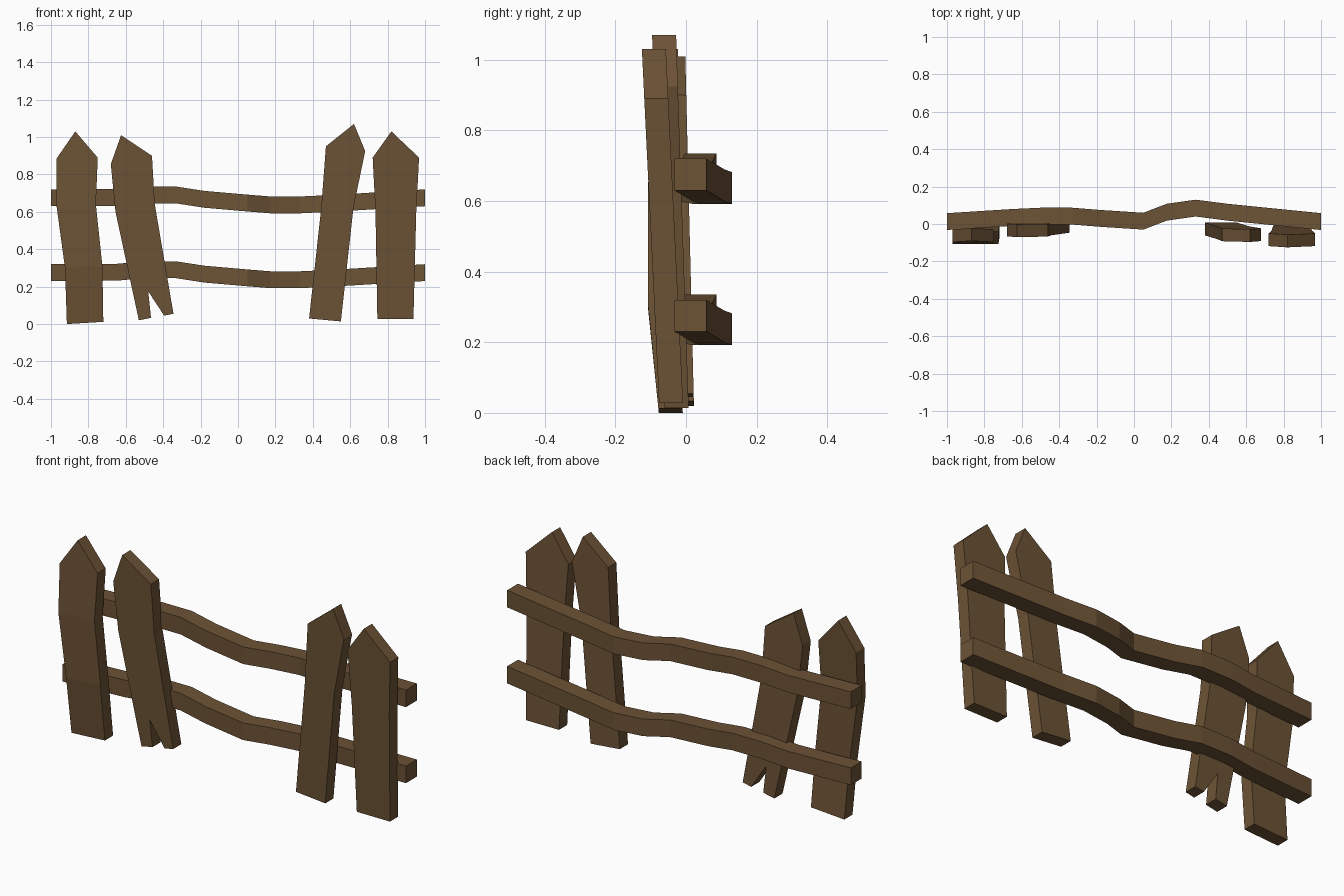
import bpy
import bmesh

cube = bpy.data.objects.get("Cube")
if cube:
    bpy.data.objects.remove(cube, do_unlink=True)

wood = bpy.data.materials.new("brown wood")
wood.use_nodes = True
BROWN = (0.15, 0.085, 0.036, 1)
wood.diffuse_color = BROWN
wood.node_tree.nodes["Principled BSDF"].inputs["Base Color"].default_value = BROWN


def finish(bm, name):
    bmesh.ops.recalc_face_normals(bm, faces=bm.faces)
    mesh = bpy.data.meshes.new(name)
    bm.to_mesh(mesh)
    bm.free()
    mesh.materials.append(wood)
    bpy.context.collection.objects.link(bpy.data.objects.new(name, mesh))


def lerp(profile, z):
    """Front depth at height z from (z, y) pairs listed upward."""
    for (z0, y0), (z1, y1) in zip(profile, profile[1:]):
        if z <= z1:
            break
    return y0 + (y1 - y0) * (z - z0) / (z1 - z0)


def picket(name, tip, left, right, lean, notch=(), thick=0.068):
    """Pointed board: side edges run from shoulder to foot as (x, z)."""
    bm = bmesh.new()

    def vert(p):
        return bm.verts.new((p[0], lerp(lean, p[1]), p[1]))

    a, b = [vert(p) for p in left], [vert(p) for p in right]
    feet = [vert(p) for p in notch]
    bm.faces.new((vert(tip), a[0], b[0]))
    for i in range(len(a) - 1):
        cut = feet if i == len(a) - 2 else []
        bm.faces.new([a[i], a[i + 1], *cut, b[i + 1], b[i]])
    back = bmesh.ops.extrude_face_region(bm, geom=bm.faces[:], use_keep_orig=True)
    moved = [g for g in back["geom"] if isinstance(g, bmesh.types.BMVert)]
    bmesh.ops.translate(bm, verts=moved, vec=(0, thick, 0))
    finish(bm, name)


def rail(name, drop, size=0.09):
    """Square beam swept along a crooked path of (x, front y, top z)."""
    path = [(-1, -0.032, 0.72), (-0.65, -0.01, 0.722), (-0.5, -0.003, 0.735),
            (-0.33, -0.003, 0.735), (-0.18, -0.015, 0.712), (0.05, -0.03, 0.692),
            (0.175, 0.018, 0.682), (0.33, 0.04, 0.682), (0.5, 0.018, 0.69),
            (1, -0.032, 0.72)]
    bm = bmesh.new()
    rings = []
    for x, y, z in path:
        z -= drop
        corners = ((y, z), (y + size, z), (y + size, z - size), (y, z - size))
        rings.append([bm.verts.new((x, *c)) for c in corners])
    for r, s in zip(rings, rings[1:]):
        for i in range(4):
            j = (i + 1) % 4
            bm.faces.new((r[i], r[j], s[j], s[i]))
    bm.faces.new(rings[0])
    bm.faces.new(rings[-1])
    finish(bm, name)


# Rails
rail("upper_rail", 0)
rail("lower_rail", 0.4)

# Pickets, from the model's right to its left
picket("outer_right_picket", (-0.87, 1.03),
       [(-0.97, 0.885), (-0.97, 0.63), (-0.925, 0.3), (-0.915, 0)],
       [(-0.75, 0.89), (-0.76, 0.64), (-0.725, 0.31), (-0.72, 0.012)],
       [(0, -0.077), (0.3, -0.108), (0.63, -0.108), (1.03, -0.09)])
picket("inner_right_split_picket", (-0.625, 1.01),
       [(-0.68, 0.855), (-0.655, 0.6), (-0.53, 0.02)],
       [(-0.46, 0.9), (-0.445, 0.64), (-0.345, 0.055)],
       [(0, -0.045), (1.01, -0.07)],
       notch=[(-0.465, 0.033), (-0.48, 0.175), (-0.395, 0.045)])
picket("inner_left_picket", (0.62, 1.07),
       [(0.47, 0.95), (0.445, 0.62), (0.38, 0.03)],
       [(0.68, 0.925), (0.617, 0.62), (0.55, 0.014)],
       [(0, -0.06), (1.07, -0.096)])
picket("outer_left_picket", (0.82, 1.03),
       [(0.72, 0.89), (0.735, 0.6), (0.745, 0.028)],
       [(0.968, 0.89), (0.953, 0.6), (0.938, 0.028)],
       [(0, -0.075), (1.03, -0.125)])
